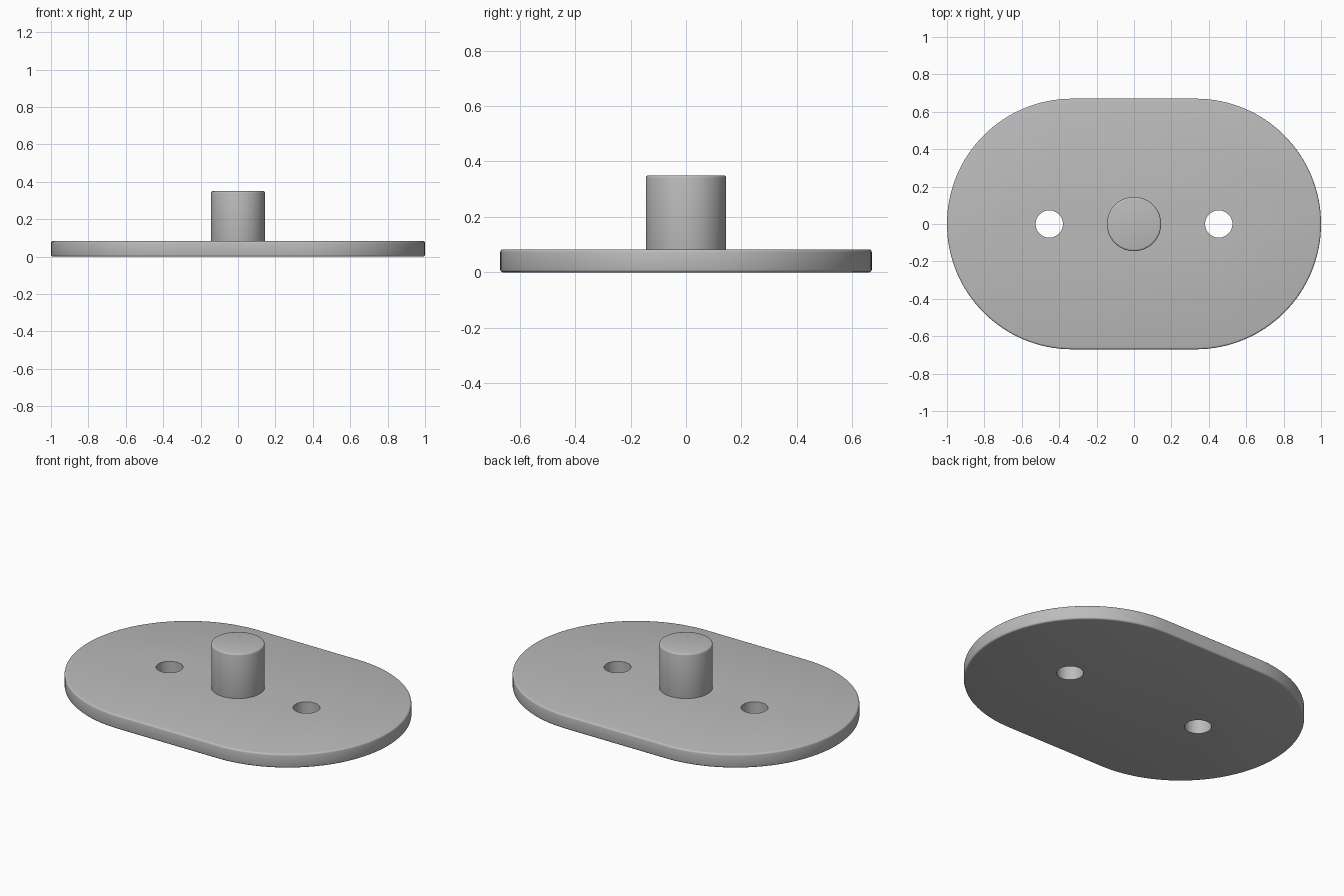
import bpy
import bmesh
from math import sin, cos, pi, radians

cube = bpy.data.objects.get("Cube")
if cube:
    bpy.data.objects.remove(cube, do_unlink=True)

PLATE_RADIUS, PLATE_TOP = 0.67, 0.083
PEG_RADIUS, PEG_TOP = 0.145, 0.35
HOLE_RADIUS, HOLE_X = 0.073, 0.453
EDGE = 0.01

grey = bpy.data.materials.new("plain grey")
grey.use_nodes = True
colour = (0.5, 0.5, 0.5, 1)
grey.diffuse_color = colour
grey.node_tree.nodes["Principled BSDF"].inputs["Base Color"].default_value = colour


def slot_outline(radius, offset, steps):
    """Two half circles, their centres at +-offset on x, joined by straight sides."""
    points = []
    for side in (1, -1):
        for i in range(steps + 1):
            a = -pi / 2 + pi * i / steps
            points.append((side * (offset + radius * cos(a)), side * radius * sin(a)))
    return points


def circle_outline(radius, x, steps):
    return [(x + radius * cos(2 * pi * i / steps), radius * sin(2 * pi * i / steps))
            for i in range(steps)]


def prism(name, outline, bottom, top):
    bm = bmesh.new()
    face = bm.faces.new([bm.verts.new((x, y, bottom)) for x, y in outline])
    result = bmesh.ops.extrude_face_region(bm, geom=[face], use_keep_orig=True)
    for v in result["geom"]:
        if isinstance(v, bmesh.types.BMVert):
            v.co.z = top
    bmesh.ops.recalc_face_normals(bm, faces=bm.faces)
    mesh = bpy.data.meshes.new(name)
    bm.to_mesh(mesh)
    bm.free()
    mesh.materials.append(grey)
    obj = bpy.data.objects.new(name, mesh)
    bpy.context.collection.objects.link(obj)
    return obj


def activate(obj):
    bpy.ops.object.select_all(action="DESELECT")
    obj.select_set(True)
    bpy.context.view_layer.objects.active = obj


def round_rim(obj):
    mod = obj.modifiers.new("rounded rim", "BEVEL")
    mod.width = EDGE
    mod.segments = 3
    mod.limit_method = "ANGLE"
    mod.angle_limit = radians(50)


def finish(obj):
    activate(obj)
    for mod in list(obj.modifiers):
        bpy.ops.object.modifier_apply(modifier=mod.name)
    bpy.ops.object.shade_smooth_by_angle(angle=radians(35))


# Base plate with two screw holes
plate = prism("base_plate", slot_outline(PLATE_RADIUS, 1 - PLATE_RADIUS, 64), 0, PLATE_TOP)
round_rim(plate)
cutters = []
for side in (-1, 1):
    cutter = prism("hole_cutter", circle_outline(HOLE_RADIUS, side * HOLE_X, 48),
                   -0.1, PLATE_TOP + 0.1)
    cutter.hide_render = True
    cut = plate.modifiers.new("screw hole", "BOOLEAN")
    cut.operation = "DIFFERENCE"
    cut.solver = "EXACT"
    cut.object = cutter
    cutters.append(cutter)
finish(plate)
for cutter in cutters:
    bpy.data.objects.remove(cutter, do_unlink=True)

# Central peg, seated slightly into the plate
peg = prism("centre_peg", circle_outline(PEG_RADIUS, 0, 64), PLATE_TOP - 0.03, PEG_TOP)
round_rim(peg)
finish(peg)
